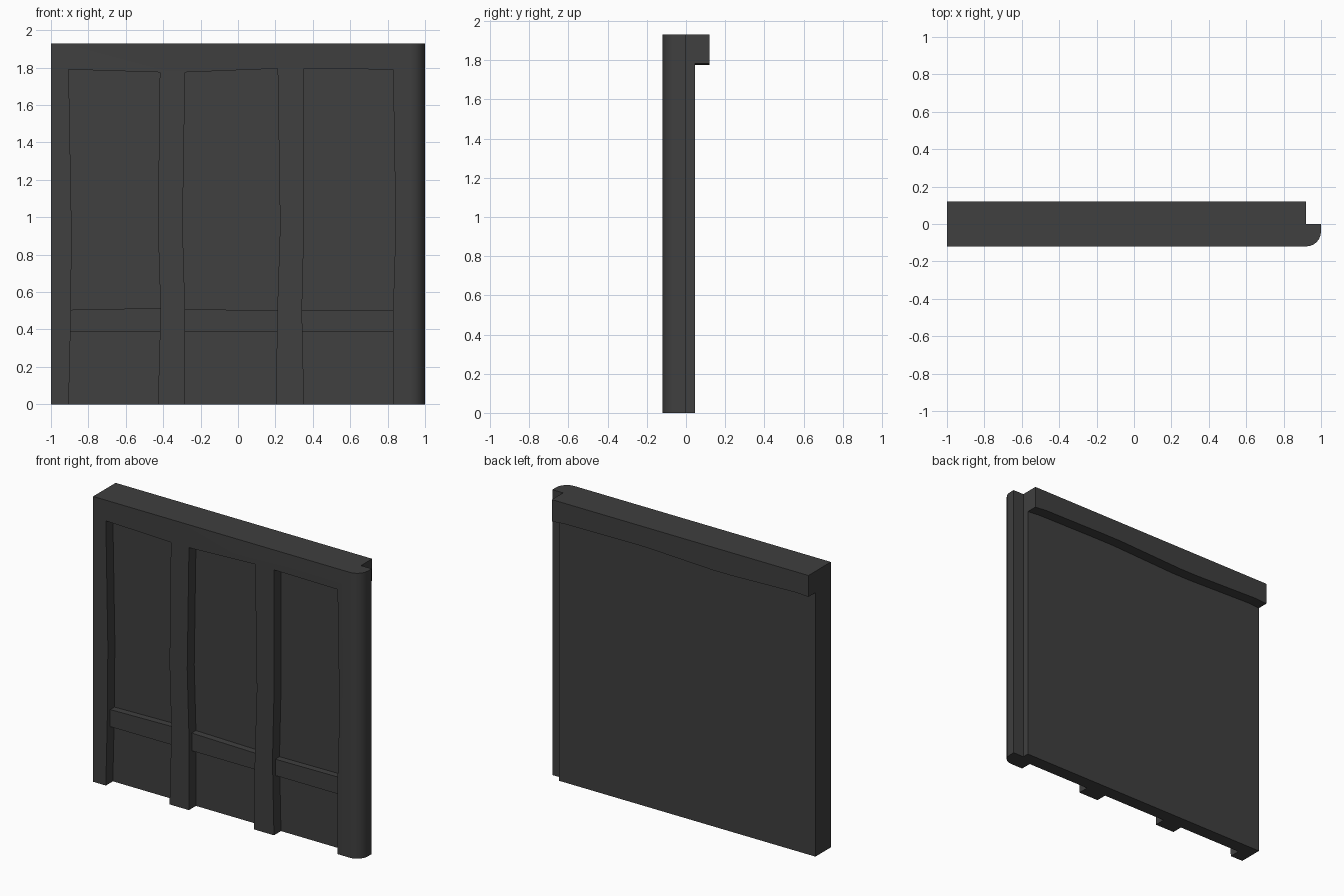
import bpy, bmesh

if "Cube" in bpy.data.objects:
    bpy.data.objects.remove(bpy.data.objects["Cube"])

DARK = bpy.data.materials.new("dark_grey")
DARK.diffuse_color = (0.05, 0.05, 0.05, 1)
DARK.use_nodes = True
DARK.node_tree.nodes["Principled BSDF"].inputs["Base Color"].default_value = DARK.diffuse_color


def extrude(name, outline, y0, y1, round_x=None):
    """Extrude an (x, z) outline from y0 to y1; optionally round the front edge at round_x."""
    bm = bmesh.new()
    face = bm.faces.new([bm.verts.new((x, y0, z)) for x, z in outline])
    new = bmesh.ops.extrude_face_region(bm, geom=[face], use_keep_orig=True)["geom"]
    for v in new:
        if isinstance(v, bmesh.types.BMVert):
            v.co.y = y1
    bmesh.ops.recalc_face_normals(bm, faces=bm.faces)
    if round_x is not None:
        edges = [e for e in bm.edges
                 if all(abs(v.co.x - round_x) < 1e-4 and abs(v.co.y - y0) < 1e-4 for v in e.verts)]
        bmesh.ops.bevel(bm, geom=edges, offset=0.08, segments=6, profile=0.5, affect='EDGES')
    mesh = bpy.data.meshes.new(name)
    bm.to_mesh(mesh)
    bm.free()
    ob = bpy.data.objects.new(name, mesh)
    bpy.context.collection.objects.link(ob)
    mesh.materials.append(DARK)
    if round_x is not None:
        bpy.context.view_layer.objects.active = ob
        ob.select_set(True)
        bpy.ops.object.shade_smooth_by_angle(angle=0.6)
        ob.select_set(False)
    return ob


TOP = 1.93
LEVELS = (0, 0.5, 0.95)          # heights where the hand-hewn posts wobble
# each opening: left edge x, right edge x (bottom to top), head heights, rail top heights
OPENINGS = [
    ((-0.905, -0.893, -0.89, -0.905), (-0.428, -0.414, -0.428, -0.418), (1.79, 1.775), (0.505, 0.515)),
    ((-0.283, -0.283, -0.296, -0.283), (0.203, 0.21, 0.225, 0.212), (1.775, 1.795), (0.51, 0.50)),
    ((0.353, 0.342, 0.353, 0.353), (0.829, 0.829, 0.843, 0.829), (1.795, 1.79), (0.50, 0.505)),
]

# Timber frame: posts and head beam in one comb-shaped outline, rounded right corner
outline = [(-1, TOP), (-1, 0)]
underside = []
for left, right, head, _ in OPENINGS:
    outline += list(zip(left, LEVELS + (head[0],)))
    outline += list(zip(right, LEVELS + (head[1],)))[::-1]
    underside += [(left[3], head[0]), (right[3], head[1])]
outline += [(1, 0), (1, TOP)]
extrude("timber_frame", outline, -0.12, 0, round_x=1)

# Wall panel behind the openings
extrude("wall_panel", [(-1, 0), (0.92, 0), (0.92, 1.85), (-1, 1.85)], -0.045, 0.045)

# Overhanging beam at the back, with the same wavy underside
extrude("back_beam", [(-1, TOP), (-1, 1.785)] + underside + [(0.92, 1.782), (0.92, TOP)], 0, 0.12)

# Cross rails between the posts
for i, (left, right, _, top) in enumerate(OPENINGS):
    rail = [(left[1] - 0.02, 0.39), (right[1] + 0.02, 0.39),
            (right[1] + 0.02, top[1]), (left[1] - 0.02, top[0])]
    extrude(f"cross_rail_{i + 1}", rail, -0.09, -0.03)
